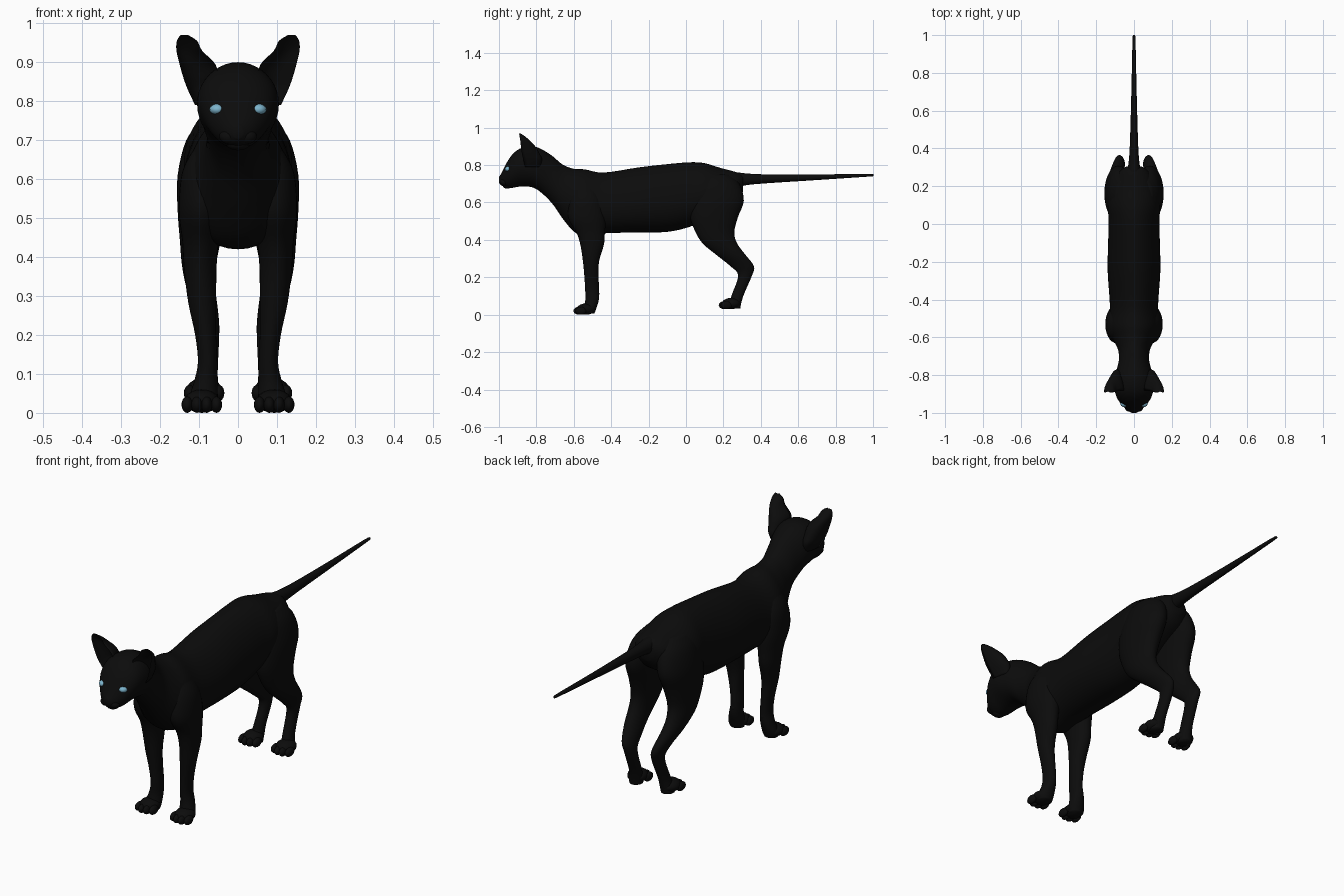
import bpy, bmesh, math
from mathutils import Vector

default = bpy.data.objects.get("Cube")
if default:
    bpy.data.objects.remove(default, do_unlink=True)


def make_material(name, colour, roughness):
    mat = bpy.data.materials.new(name)
    mat.use_nodes = True
    mat.diffuse_color = colour
    shader = mat.node_tree.nodes["Principled BSDF"]
    shader.inputs["Base Color"].default_value = colour
    shader.inputs["Roughness"].default_value = roughness
    return mat


black = make_material("black fur", (0.0035, 0.0035, 0.0035, 1), 0.9)
blue = make_material("pale blue eye", (0.2, 0.45, 0.6, 1), 0.5)


def finish(name, bm, mat):
    """Turn a bmesh into a smooth shaded object."""
    bmesh.ops.recalc_face_normals(bm, faces=bm.faces)
    for face in bm.faces:
        face.smooth = True
    mesh = bpy.data.meshes.new(name)
    bm.to_mesh(mesh)
    bm.free()
    mesh.materials.append(mat)
    obj = bpy.data.objects.new(name, mesh)
    bpy.context.collection.objects.link(obj)
    return obj


def smooth_rows(rows, steps=4):
    """Catmull-Rom interpolation between section rows."""
    rows = [Vector(r) for r in rows]
    result = []
    for i in range(len(rows) - 1):
        b, c = rows[i], rows[i + 1]
        a, d = rows[max(i - 1, 0)], rows[min(i + 2, len(rows) - 1)]
        for s in range(steps):
            t = s / steps
            result.append(b + (c - a) * (t / 2)
                          + (a * 2 - b * 5 + c * 4 - d) * (t * t / 2)
                          + (b * 3 - a - c * 3 + d) * (t ** 3 / 2))
    return result + [rows[-1]]


def loft(name, rows, point, segments=28):
    """Skin a row of rings; point(row, cos, sin) places each ring vertex."""
    bm = bmesh.new()
    rings = []
    for row in smooth_rows(rows):
        angles = [math.tau * k / segments for k in range(segments)]
        rings.append([bm.verts.new(point(row, math.cos(a), math.sin(a))) for a in angles])
    for low, high in zip(rings, rings[1:]):
        for k in range(segments):
            n = (k + 1) % segments
            bm.faces.new((low[k], low[n], high[n], high[k]))
    bm.faces.new(rings[0])
    bm.faces.new(rings[-1])
    return finish(name, bm, black)


def ball(name, centre, radii, mat=black):
    bm = bmesh.new()
    bmesh.ops.create_uvsphere(bm, u_segments=16, v_segments=10, radius=1)
    bmesh.ops.scale(bm, vec=radii, verts=bm.verts)
    bmesh.ops.translate(bm, vec=centre, verts=bm.verts)
    return finish(name, bm, mat)


# Ring shapes
def trunk_ring(row, c, s):
    y, top, bottom, width, skew = row
    return (width * c * (1 - skew * s), y, (top + bottom) / 2 + (top - bottom) / 2 * s)


def limb_ring(side):
    def point(row, c, s):
        z, x, y, rx, ry = row
        return (side * (x + rx * c), y + ry * s, z)
    return point


def ear_ring(side):
    # The front half of the ring folds back to hollow out the ear
    def point(row, c, s):
        z, x, y, rx, ry = row
        depth = s if s > 0 else -0.65 * s
        return (side * (x + rx * c), y + ry * depth, z)
    return point


# Head, neck and trunk as one skin: y, top, bottom, half width, skew
loft("body", [
    (-1.0, .735, .705, .012, 0), (-.985, .76, .69, .036, 0),
    (-.96, .81, .68, .062, 0), (-.93, .855, .678, .085, -.1),
    (-.89, .887, .685, .1, -.1), (-.84, .9, .685, .105, 0),
    (-.79, .893, .665, .097, 0), (-.72, .853, .6, .08, 0),
    (-.66, .803, .515, .086, .1), (-.6, .78, .445, .115, .15),
    (-.54, .777, .42, .136, .15), (-.44, .76, .435, .126, .15),
    (-.25, .788, .44, .138, .15), (-.1, .805, .443, .136, .12),
    (.02, .815, .47, .134, .1), (.1, .81, .51, .138, .1),
    (.19, .783, .56, .122, .1), (.27, .762, .61, .085, 0),
    (.305, .745, .66, .04, 0),
], trunk_ring, 40)

# Tail
loft("tail", [
    (.2, .765, .68, .05, 0), (.28, .76, .685, .036, 0),
    (.34, .754, .695, .027, 0), (.45, .75, .704, .021, 0),
    (.7, .75, .72, .014, 0), (.97, .753, .738, .008, 0),
    (1.0, .749, .741, .004, 0),
], trunk_ring, 20)

# Nose and chin
ball("nose", (0, -.985, .735), (.015, .014, .012))
ball("chin", (0, -.955, .69), (.03, .025, .016))

for side, label in ((1, "left"), (-1, "right")):
    # Limbs and ears: z, x, y, x radius, y radius
    loft(label + "_front_leg", [
        (.69, .075, -.54, .03, .05), (.62, .085, -.535, .058, .085),
        (.52, .092, -.53, .06, .1), (.44, .096, -.51, .047, .076),
        (.375, .097, -.502, .042, .063), (.285, .092, -.508, .036, .043),
        (.2, .083, -.505, .027, .038), (.13, .078, -.502, .025, .037),
        (.08, .083, -.502, .03, .036), (.03, .09, -.515, .038, .034),
        (.006, .09, -.52, .032, .03),
    ], limb_ring(side))
    loft(label + "_hind_leg", [
        (.75, .055, .15, .04, .08), (.7, .07, .165, .063, .12),
        (.61, .085, .168, .07, .141), (.52, .092, .15, .063, .127),
        (.44, .097, .155, .052, .103), (.38, .1, .182, .044, .092),
        (.32, .095, .24, .037, .078), (.26, .08, .3, .029, .063),
        (.21, .073, .316, .025, .037), (.11, .077, .278, .025, .032),
        (.06, .082, .262, .031, .033), (.032, .084, .258, .03, .032),
    ], limb_ring(side))
    loft(label + "_ear", [
        (.79, .085, -.86, .025, .08), (.83, .091, -.87, .038, .1),
        (.86, .096, -.877, .044, .095), (.895, .104, -.882, .046, .08),
        (.93, .125, -.886, .033, .053), (.955, .131, -.89, .026, .027),
        (.97, .138, -.893, .01, .008),
    ], ear_ring(side))

    # Eye and whisker pad
    ball(label + "_eye", (side * .053, -.948, .779), (.02, .021, .0145), blue)
    ball(label + "_muzzle", (side * .022, -.972, .71), (.026, .022, .02))

    # Paws with four toes each
    for part, x, y, z in (("front", .093, -.535, 0), ("hind", .087, .242, .03)):
        ball(f"{label}_{part}_paw", (side * x, y, z + .03), (.045, .05, .03))
        for toe in range(4):
            across = toe - 1.5
            ball(f"{label}_{part}_toe_{toe + 1}",
                 (side * (x + across * .025), y - .042 + abs(across) * .01, z + .021),
                 (.0145, .03, .021))
    ball(label + "_wrist_pad", (side * .078, -.475, .112), (.012, .012, .015))
